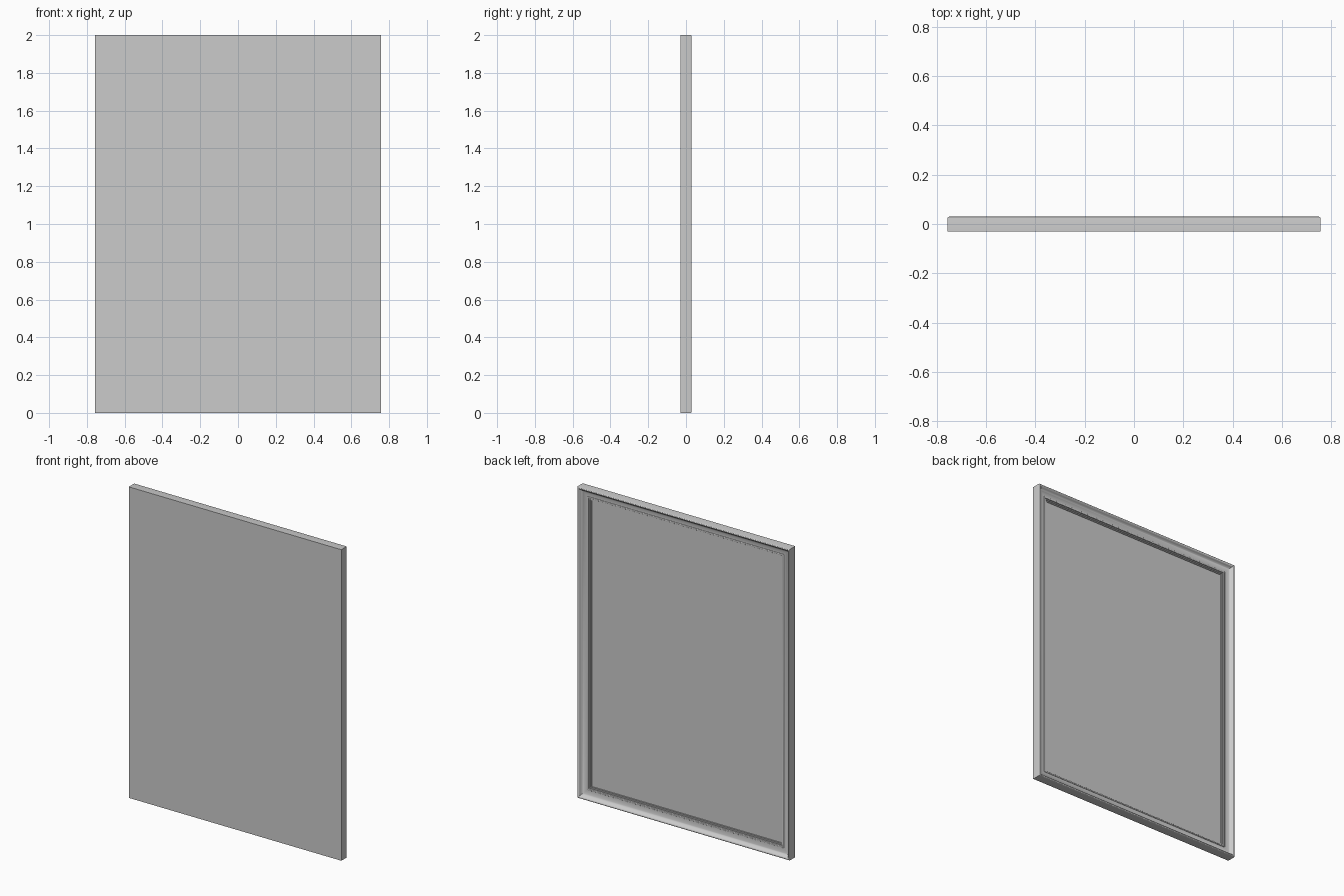
import bpy, bmesh, math

if "Cube" in bpy.data.objects:
    bpy.data.objects.remove(bpy.data.objects["Cube"])

W, H = 1.512, 2.0      # outer size
BACK = -0.03           # flat side


def add_object(name, bm):
    bmesh.ops.recalc_face_normals(bm, faces=bm.faces)
    me = bpy.data.meshes.new(name)
    bm.to_mesh(me)
    bm.free()
    ob = bpy.data.objects.new(name, me)
    bpy.context.collection.objects.link(ob)
    bpy.context.view_layer.objects.active = ob
    ob.select_set(True)
    bpy.ops.object.shade_smooth_by_angle(angle=math.radians(30))
    ob.select_set(False)
    return ob


def ring_loft(name, profile):
    """Mitred rectangle rings, inset by u at depth y, capped at both ends."""
    bm = bmesh.new()
    rings = []
    for u, y in profile:
        x = W / 2 - u
        rings.append([bm.verts.new((sx * x, y, H / 2 + sz * (H / 2 - u)))
                      for sx, sz in ((-1, -1), (1, -1), (1, 1), (-1, 1))])
    for a, b in zip(rings, rings[1:]):
        for i in range(4):
            j = (i + 1) % 4
            bm.faces.new((a[i], a[j], b[j], b[i]))
    bm.faces.new(rings[0])
    bm.faces.new(rings[-1])
    return add_object(name, bm)


def arc(cu, cy, ru, ry, a0, a1, n):
    return [(cu + ru * math.cos(math.radians(a0 + (a1 - a0) * i / n)),
             cy + ry * math.sin(math.radians(a0 + (a1 - a0) * i / n)))
            for i in range(n + 1)]


# Moulding: rounded outer rim, hollow cove, bead, then a small step to the panel
profile = [(0, BACK)]
profile += arc(0.006, 0.0235, 0.006, 0.006, 180, 60, 5)
profile += [(0.013, 0.025)]
profile += arc(0.055, 0.025, 0.040, 0.022, 190, 270, 8)
profile += arc(0.061, 0.003, 0.005, 0.004, 180, 0, 6)
profile += [(0.067, 0.000), (0.073, 0.000), (0.074, -0.004),
            (0.080, -0.004), (0.080, -0.012)]
ring_loft("moulded_frame", profile)

# Flat panel seated inside the frame
ring_loft("panel", [(0.0805, -0.0115), (0.0805, -0.008)])
